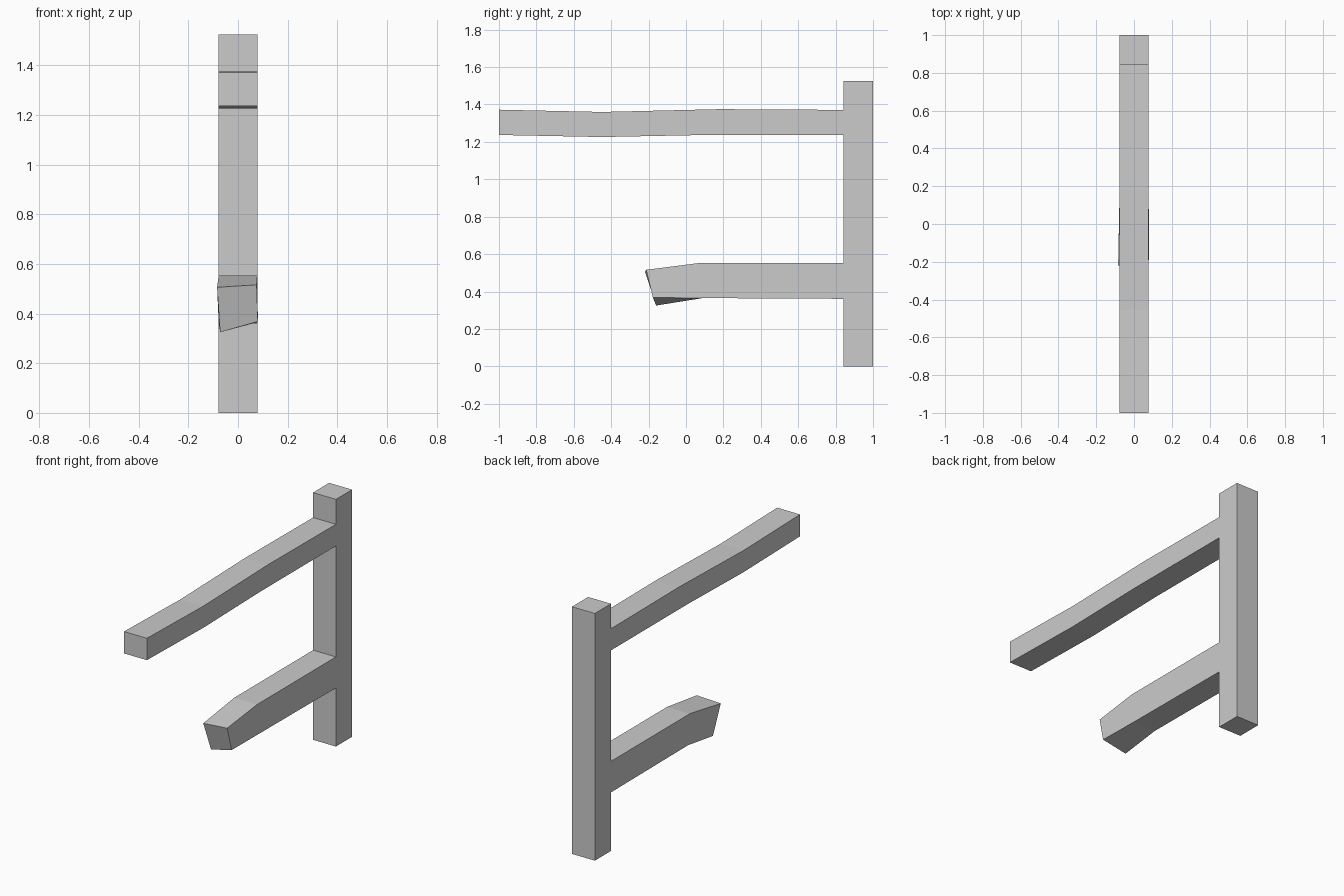
import bpy
import bmesh

cube = bpy.data.objects.get("Cube")
if cube:
    bpy.data.objects.remove(cube, do_unlink=True)

HALF = 0.078      # half the width of every beam
POST_FRONT = 0.843

grey = bpy.data.materials.new("plain_grey")
grey.use_nodes = True
colour = (0.6, 0.6, 0.6, 1)
grey.diffuse_color = colour
grey.node_tree.nodes["Principled BSDF"].inputs["Base Color"].default_value = colour


def section(y, bottom, top, y_top=None):
    """Rectangular cross-section of a beam, optionally leaning along y."""
    y_top = y if y_top is None else y_top
    return [(-HALF, y, bottom), (HALF, y, bottom), (HALF, y_top, top), (-HALF, y_top, top)]


def loft(name, sections):
    """Skin a row of four-cornered sections and cap both ends."""
    bm = bmesh.new()
    rings = [[bm.verts.new(p) for p in s] for s in sections]
    for a, b in zip(rings, rings[1:]):
        for i in range(4):
            j = (i + 1) % 4
            bm.faces.new((a[i], a[j], b[j], b[i]))
    bm.faces.new(rings[0])
    bm.faces.new(rings[-1])
    bmesh.ops.recalc_face_normals(bm, faces=bm.faces)
    mesh = bpy.data.meshes.new(name)
    bm.to_mesh(mesh)
    bm.free()
    mesh.materials.append(grey)
    obj = bpy.data.objects.new(name, mesh)
    bpy.context.collection.objects.link(obj)
    return obj


# Upright post at the back
loft("post", [section(POST_FRONT, 0, 1.525), section(1, 0, 1.525)])

# Long upper arm with a slight sag
loft("upper_arm", [
    section(-1, 1.237, 1.372),
    section(-0.45, 1.226, 1.36),
    section(0.1, 1.237, 1.375, 0.18),
    section(POST_FRONT, 1.237, 1.371),
])

# Short lower arm, drooping and twisted at its tip
twisted_tip = [(-0.072, -0.16, 0.325), (0.08, -0.177, 0.368),
               (0.075, -0.213, 0.516), (-0.084, -0.219, 0.506)]
loft("lower_arm", [
    twisted_tip,
    section(0.09, 0.365, 0.553, 0.075),
    section(POST_FRONT, 0.361, 0.553),
])
